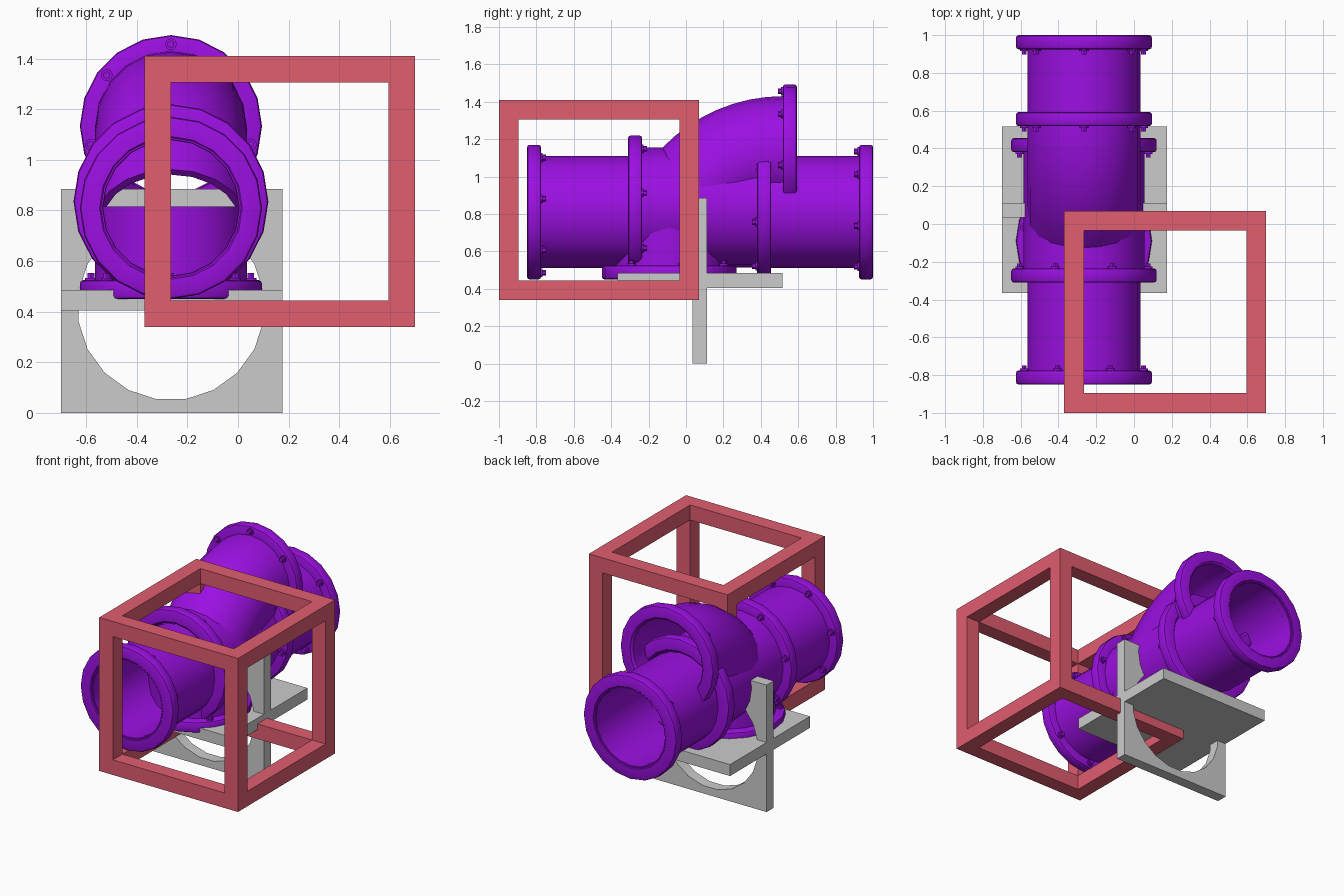
import bpy, bmesh
from math import sin, cos, pi, radians
from mathutils import Vector, Matrix

if "Cube" in bpy.data.objects:
    bpy.data.objects.remove(bpy.data.objects["Cube"])

SIDES = 20
CX = -0.265                      # shared centre line of pipes and stand
Y, Z = Vector((0, 1, 0)), Vector((0, 0, 1))


def material(name, rgb):
    m = bpy.data.materials.new(name)
    m.diffuse_color = (*rgb, 1)
    m.use_nodes = True
    m.node_tree.nodes["Principled BSDF"].inputs["Base Color"].default_value = m.diffuse_color
    return m


PURPLE = material("purple_paint", (0.33, 0.005, 0.76))
RED = material("red_paint", (0.75, 0.11, 0.16))


def finish(name, bm, mat=None, smooth=True):
    bmesh.ops.recalc_face_normals(bm, faces=bm.faces)
    me = bpy.data.meshes.new(name)
    bm.to_mesh(me)
    bm.free()
    ob = bpy.data.objects.new(name, me)
    bpy.context.collection.objects.link(ob)
    if mat:
        me.materials.append(mat)
    if smooth:
        bpy.ops.object.select_all(action='DESELECT')
        ob.select_set(True)
        bpy.context.view_layer.objects.active = ob
        bpy.ops.object.shade_smooth_by_angle(angle=radians(35))
    return ob


def add_box(bm, lo, hi):
    lo, hi = Vector(lo), Vector(hi)
    bmesh.ops.create_cube(bm, size=1, matrix=Matrix.Translation((lo + hi) / 2)
                          @ Matrix.Diagonal((*(hi - lo), 1)))


def loft(name, rings):
    """Skin a closed loop of circular rings: (centre, axis, radius)."""
    bm = bmesh.new()
    loops = []
    for c, axis, r in rings:
        u, v = Vector((1, 0, 0)), axis.cross(Vector((1, 0, 0)))
        loops.append([bm.verts.new(c + r * (u * cos(2 * pi * i / SIDES) + v * sin(2 * pi * i / SIDES)))
                      for i in range(SIDES)])
    for k, a in enumerate(loops):
        b = loops[(k + 1) % len(loops)]
        for i in range(SIDES):
            j = (i + 1) % SIDES
            bm.faces.new((a[i], a[j], b[j], b[i]))
    return finish(name, bm, PURPLE)


def tube(name, start, axis, length, r, bore):
    s, e = Vector(start), Vector(start) + axis * length
    return loft(name, [(s, axis, r), (e, axis, r), (e, axis, bore), (s, axis, bore)])


def flange(name, start, axis, r, bore, bolt_side, bolt_ref):
    """Rounded ring 0.075 thick with seven bolts on one face."""
    s, t, b = Vector(start), 0.075, 0.014
    prof = [(bore, b), (bore + b, 0), (r - b, 0), (r - b * 0.3, b * 0.3), (r, b), (r, t - b),
            (r - b * 0.3, t - b * 0.3), (r - b, t), (bore + b, t), (bore, t - b)]
    loft(name, [(s + axis * h, axis, q) for q, h in prof])
    # bolts: washer plus hex head
    bm = bmesh.new()
    face = s + axis * (t if bolt_side > 0 else 0)
    out = axis * bolt_side
    turn = Z.rotation_difference(out).to_matrix().to_4x4()
    for i in range(7):
        d = Matrix.Rotation(2 * pi * i / 7, 3, axis) @ bolt_ref
        p = face + d * (r - 0.036)
        for rad, h0, h1, n in ((0.023, -0.004, 0.009, 12), (0.015, 0.0, 0.027, 6)):
            bmesh.ops.create_cone(bm, cap_ends=True, segments=n, radius1=rad, radius2=rad,
                                  depth=h1 - h0,
                                  matrix=Matrix.Translation(p + out * (h0 + h1) / 2) @ turn)
    finish(name + "_bolts", bm, PURPLE)


# main run: front pipe, wider body, back pipe
tube("front_pipe", (CX, -0.845, 0.81), Y, 0.575, 0.30, 0.27)
tube("valve_body", (CX, -0.30, 0.835), Y, 0.745, 0.32, 0.29)
tube("back_pipe", (CX, 0.42, 0.81), Y, 0.575, 0.30, 0.27)
flange("front_end_flange", (CX, -0.85, 0.81), Y, 0.36, 0.268, 1, -Z)
flange("front_body_flange", (CX, -0.31, 0.835), Y, 0.385, 0.288, 1, -Z)
flange("back_body_flange", (CX, 0.38, 0.835), Y, 0.385, 0.288, -1, Z)
flange("back_end_flange", (CX, 0.925, 0.81), Y, 0.36, 0.268, -1, Z)

# lower outlet resting on the plate
tube("lower_outlet", (CX, -0.09, 0.455), Z, 0.36, 0.30, 0.27)
flange("lower_flange", (CX, -0.09, 0.45), Z, 0.36, 0.268, 1, -Y)

# upper branch: 45 degree elbow running down into the body
R, pivot = 0.595, Vector((CX, 0.52, 0.535))
path = [(pivot + Vector((0, 0.06, R)), Y)]
for i in range(9):
    a = radians(46) * i / 8
    path.append((pivot + R * Vector((0, -sin(a), cos(a))), Vector((0, cos(a), sin(a)))))
path.append((path[-1][0] - path[-1][1] * 0.27, path[-1][1]))
loft("branch_elbow", [(c, t, 0.30) for c, t in path] + [(c, t, 0.27) for c, t in reversed(path)])
flange("branch_flange", (CX, 0.518, 1.133), Y, 0.36, 0.268, -1, Z)

# stand: flat plate and upright panel with a round opening
bm = bmesh.new()
add_box(bm, (-0.70, -0.365, 0.405), (0.175, 0.515, 0.485))
finish("support_plate", bm, smooth=False)

bm = bmesh.new()
add_box(bm, (-0.70, 0.035, 0), (0.175, 0.112, 0.885))
panel = finish("support_panel", bm, smooth=False)
bm = bmesh.new()
bmesh.ops.create_cone(bm, cap_ends=True, segments=SIDES, radius1=0.37, radius2=0.37, depth=0.5,
                      matrix=Matrix.Translation((CX, 0.07, 0.42)) @ Matrix.Rotation(pi / 2, 4, 'X')
                      @ Matrix.Rotation(pi / SIDES, 4, 'Z'))
cutter = finish("panel_cutter", bm, smooth=False)
cutter.hide_render = True
mod = panel.modifiers.new("opening", 'BOOLEAN')
mod.operation, mod.object = 'DIFFERENCE', cutter
bpy.ops.object.select_all(action='DESELECT')
panel.select_set(True)
bpy.context.view_layer.objects.active = panel
bpy.ops.object.modifier_apply(modifier="opening")
bpy.data.objects.remove(cutter)
bpy.ops.object.shade_smooth_by_angle(angle=radians(35))

# red cube frame: twelve square bars
lo, S, T = Vector((-0.37, -1.0, 0.34)), 1.07, 0.105
bm = bmesh.new()
for p in (0, S - T):
    for q in (0, S - T):
        add_box(bm, lo + Vector((0, p, q)), lo + Vector((S, p + T, q + T)))
        add_box(bm, lo + Vector((p, T, q)), lo + Vector((p + T, S - T, q + T)))
        add_box(bm, lo + Vector((p, q, T)), lo + Vector((p + T, q + T, S - T)))
finish("cube_frame", bm, RED, smooth=False)
